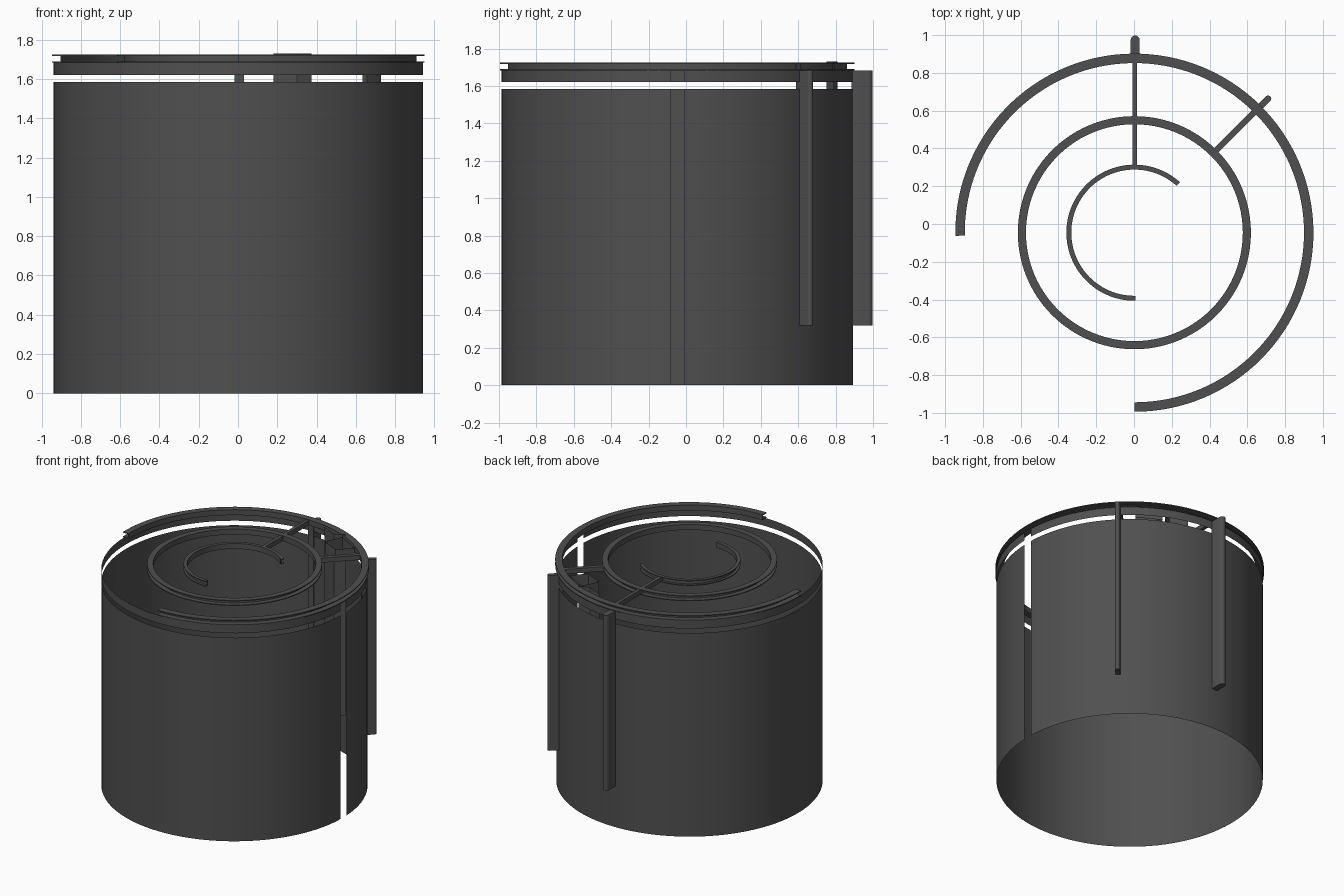
import bpy, bmesh, math
from mathutils import Vector

if "Cube" in bpy.data.objects:
    bpy.data.objects.remove(bpy.data.objects["Cube"])

mat = bpy.data.materials.new("dark_grey")
mat.diffuse_color = (0.08, 0.08, 0.08, 1)
mat.use_nodes = True
mat.node_tree.nodes["Principled BSDF"].inputs["Base Color"].default_value = mat.diffuse_color
CX, CY = 0.002, -0.046


def finish(name, bm, smooth=True, solid=True):
    if solid:
        bmesh.ops.recalc_face_normals(bm, faces=bm.faces)
    me = bpy.data.meshes.new(name)
    bm.to_mesh(me)
    bm.free()
    ob = bpy.data.objects.new(name, me)
    bpy.context.collection.objects.link(ob)
    me.materials.append(mat)
    if smooth:
        bpy.context.view_layer.objects.active = ob
        ob.select_set(True)
        bpy.ops.object.shade_smooth_by_angle(angle=math.radians(30))
        ob.select_set(False)
    return ob


def sweep(name, profile, a0, a1, closed_profile=True, n=96):
    """Sweep an (r, z) profile around the centre between two angles in degrees."""
    bm = bmesh.new()
    full = abs(a1 - a0) >= 360
    rows = []
    for i in range(n if full else n + 1):
        a = math.radians(a0 + (a1 - a0) * i / n)
        rows.append([bm.verts.new((CX + r * math.cos(a), CY + r * math.sin(a), z))
                     for r, z in profile])
    m = len(profile)
    for i in range(n):
        p, q = rows[i], rows[(i + 1) % len(rows)]
        for j in range(m if closed_profile else m - 1):
            k = (j + 1) % m
            bm.faces.new((p[j], q[j], q[k], p[k]))
    if closed_profile and not full:
        bm.faces.new(rows[0])
        bm.faces.new(rows[-1])
    return finish(name, bm, solid=closed_profile)


def channel(ri, ro, z0=1.683, z1=1.725, t=0.007):
    """C-section rail, web on the inside, open outward."""
    w = ri + 0.008
    return [(ri, z0), (ro, z0), (ro, z0 + t), (w, z0 + t),
            (w, z1 - t), (ro, z1 - t), (ro, z1), (ri, z1)]


def prism(name, pts, z0, z1):
    bm = bmesh.new()
    f = bm.faces.new([bm.verts.new((x, y, z0)) for x, y in pts])
    r = bmesh.ops.extrude_face_region(bm, geom=[f])
    vs = [v for v in r["geom"] if isinstance(v, bmesh.types.BMVert)]
    bmesh.ops.translate(bm, verts=vs, vec=(0, 0, z1 - z0))
    return finish(name, bm)


def bar(name, p, q, width, z0, z1, rounded=False):
    """Bar from p to q in plan; the far end may be rounded."""
    p, q = Vector(p), Vector(q)
    d = (q - p).normalized()
    s = Vector((-d.y, d.x)) * width / 2
    pts = [p + s, p - s]
    if rounded:
        c = q - d * width / 2
        for i in range(9):
            a = math.pi * i / 8
            pts.append(c - s * math.cos(a) + d * math.sin(a) * width / 2)
    else:
        pts += [q - s, q + s]
    return prism(name, pts, z0, z1)


def sheet(name, pts, z0, z1, closed=False):
    bm = bmesh.new()
    lo = [bm.verts.new((x, y, z0)) for x, y in pts]
    hi = [bm.verts.new((x, y, z1)) for x, y in pts]
    n = len(pts)
    for i in range(n if closed else n - 1):
        j = (i + 1) % n
        bm.faces.new((lo[i], lo[j], hi[j], hi[i]))
    return finish(name, bm, smooth=False, solid=False)


# hanging curtain and its upper band, with the narrow slit on the right
sweep("curtain", [(0.94, 0), (0.94, 1.585)], 2.3, 357.9, False)
sweep("curtain_band", [(0.94, 1.62), (0.94, 1.683)], 2.3, 357.9, False)

# curved rails
sweep("outer_rail", channel(0.898, 0.948), -90, 181)
sweep("middle_rail", channel(0.574, 0.617), 0, 360)
sweep("inner_rail", channel(0.334, 0.360), 48, 271)

# radial arms between the rails
bar("rear_arm", (0.004, 0.30), (0.004, 0.86), 0.026, 1.687, 1.723)
bar("diagonal_arm", (0.435, 0.39), (0.645, 0.60), 0.032, 1.687, 1.723)

# posts outside the curtain
bar("rear_post", (0.006, 0.885), (0.006, 0.998), 0.048, 0.32, 1.684, True)
bar("diagonal_post", (0.645, 0.60), (0.722, 0.675), 0.034, 0.32, 1.684, True)

# thin folded panels between the arms
sheet("folded_panel", [(0.18, 0.81), (0.30, 0.75), (0.375, 0.79)], 0.32, 1.73)
sheet("small_open_box", [(0.37, 0.755), (0.54, 0.66), (0.45, 0.56), (0.31, 0.625)],
      1.63, 1.722, True)
